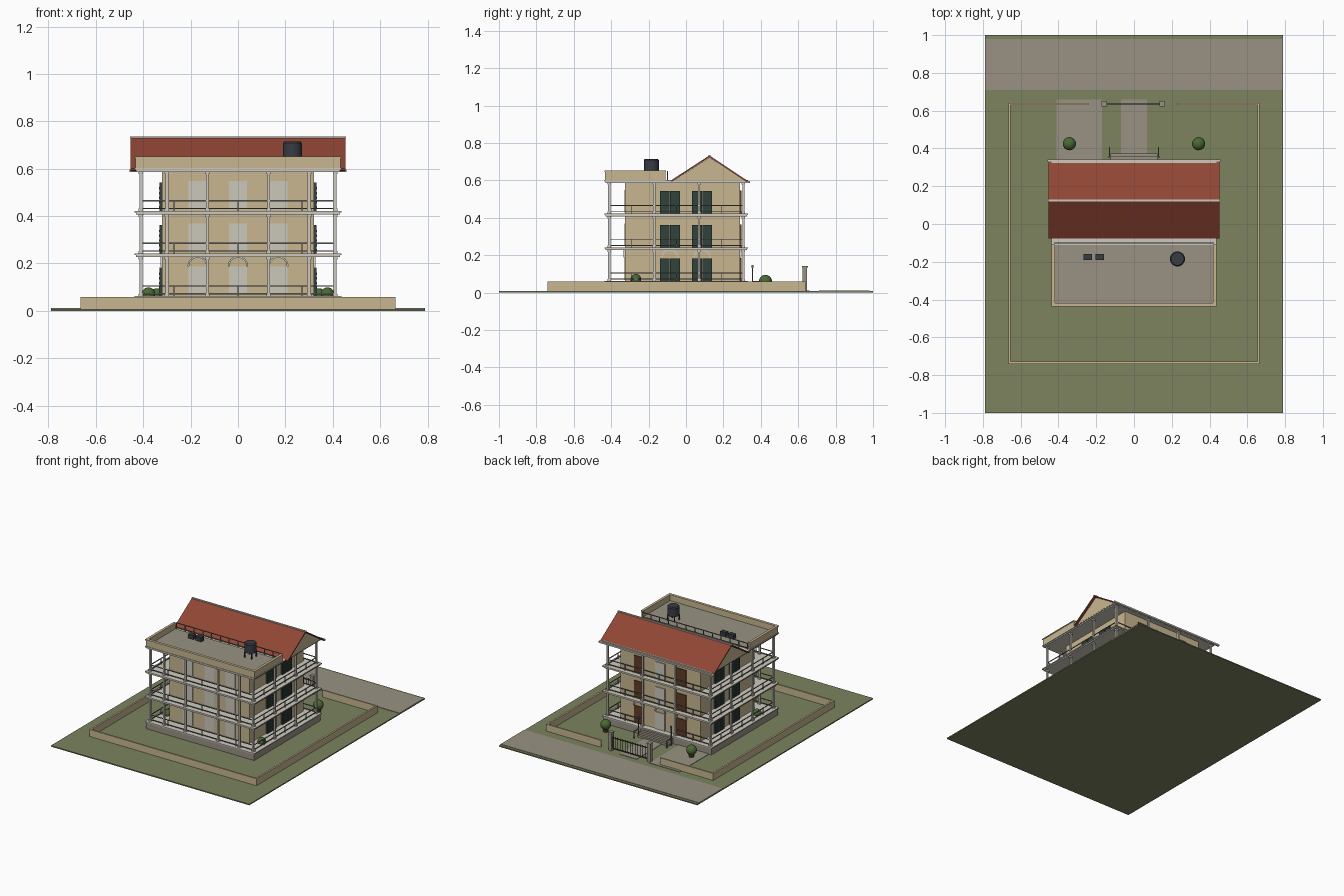
import bpy, bmesh, math
from mathutils import Matrix, Vector

if "Cube" in bpy.data.objects:
    bpy.data.objects.remove(bpy.data.objects["Cube"])

def mat(name, r, g, b):
    m = bpy.data.materials.new(name)
    m.diffuse_color = (r, g, b, 1)
    m.use_nodes = True
    m.node_tree.nodes["Principled BSDF"].inputs["Base Color"].default_value = m.diffuse_color
    return m

GRASS = mat("grass", .20, .23, .11)
PAVE = mat("paving", .32, .29, .23)
TAN = mat("tan_plaster", .58, .47, .28)
TRIM = mat("pale_trim", .62, .59, .52)
RED = mat("red_tiles", .28, .06, .035)
GREEN = mat("dark_green", .03, .055, .045)
BROWN = mat("brown_wood", .12, .045, .02)
GLASS = mat("pale_glass", .60, .58, .50)
LEAF = mat("leaf", .07, .14, .035)
DARK = mat("dark_metal", .04, .045, .055)
IRON = mat("railing_metal", .18, .18, .17)

def finish(name, bm, m):
    me = bpy.data.meshes.new(name)
    bmesh.ops.recalc_face_normals(bm, faces=bm.faces)
    bm.to_mesh(me)
    bm.free()
    me.materials.append(m)
    ob = bpy.data.objects.new(name, me)
    bpy.context.collection.objects.link(ob)
    return ob

def boxes(name, m, *items):
    """Each item is x0, x1, y0, y1, z0, z1."""
    bm = bmesh.new()
    for x0, x1, y0, y1, z0, z1 in items:
        M = Matrix.Translation(((x0+x1)/2, (y0+y1)/2, (z0+z1)/2)) @ Matrix.Diagonal((x1-x0, y1-y0, z1-z0, 1))
        bmesh.ops.create_cube(bm, size=1, matrix=M)
    return finish(name, bm, m)

def prism(name, m, profile, x0, x1):
    """Extrude a y/z profile along x."""
    bm = bmesh.new()
    f = bm.faces.new([bm.verts.new((x0, y, z)) for y, z in profile])
    r = bmesh.ops.extrude_face_region(bm, geom=[f])
    bmesh.ops.translate(bm, vec=(x1-x0, 0, 0), verts=[v for v in r["geom"] if isinstance(v, bmesh.types.BMVert)])
    return finish(name, bm, m)

def cyl(name, m, x, y, z0, z1, r0, r1=None, seg=24):
    bm = bmesh.new()
    bmesh.ops.create_cone(bm, cap_ends=True, segments=seg, radius1=r0, radius2=r0 if r1 is None else r1,
                          depth=z1-z0, matrix=Matrix.Translation((x, y, (z0+z1)/2)))
    for f in bm.faces:
        f.smooth = len(f.verts) == 4
    return finish(name, bm, m)

def bush(name, x, y, z, r):
    bm = bmesh.new()
    bmesh.ops.create_icosphere(bm, subdivisions=3, radius=r, matrix=Matrix.Translation((x, y, z)))
    for f in bm.faces:
        f.smooth = True
    return finish(name, bm, LEAF)

# site
boxes("ground", GRASS, (-.79, .79, -1, 1, 0, .008))
boxes("road", PAVE, (-.79, .79, .71, .98, .004, .011))
boxes("driveway", PAVE, (-.41, -.17, .32, .66, .004, .011))
boxes("entrance_path", PAVE, (-.07, .07, .32, .66, .004, .011))

# boundary wall with gate
boxes("boundary_wall", TAN, (-.665, -.653, -.74, .64, .005, .058), (.653, .665, -.74, .64, .005, .058),
      (-.653, .653, -.74, -.728, .005, .058), (-.653, -.24, .63, .64, .005, .058), (.23, .653, .63, .64, .005, .058))
boxes("gate_posts", PAVE, *[(x-.012, x+.012, .624, .648, .005, .135) for x in (-.157, .15)],
      *[(x-.015, x+.015, .621, .651, .135, .142) for x in (-.157, .15)])
boxes("gate", DARK, (-.145, .138, .633, .639, .022, .028), (-.145, .138, .633, .639, .098, .104),
      *[(-.143+i*.0199, -.139+i*.0199, .634, .638, .022, .11) for i in range(15)])

# floors
SX, Y0, Y1 = .43, -.43, .325
FLOORS = (.06, .24, .42)
boxes("plinth", PAVE, (-SX, SX, Y0, Y1, .005, .06))
boxes("floor_slabs", TRIM, *[(-SX, SX, Y0, Y1, z-.013, z) for z in (.24, .42, .60)],
      *[(-SX-.006, SX+.006, Y0-.006, Y1+.006, z-.005, z+.002) for z in (.06, .24, .42, .60)])
boxes("core_walls", TAN, (-.32, .32, -.325, .29, .05, .59))

# columns
CX, CY0, CY1 = .41, -.41, .307
spots = [(x, CY0) for x in (-CX, -.30, -.13, .13, .30, CX)]
spots += [(x, CY1) for x in (-CX, -.13, .13, CX)]
spots += [(s*CX, y) for s in (-1, 1) for y in (-.17, .07)]
cols = []
for x, y in spots:
    for z in FLOORS:
        for h, a, b in ((.006, z, z+.168), (.0095, z, z+.012), (.0095, z+.157, z+.168)):
            cols.append((x-h, x+h, y-h, y+h, a, b))
boxes("balcony_columns", TRIM, *cols)

# railings
rails = []
def rail_run(a, b, z):
    t = .0025
    x0, x1 = sorted((a[0], b[0]))
    y0, y1 = sorted((a[1], b[1]))
    for h in (.012, .045):
        rails.append((x0-t, x1+t, y0-t, y1+t, z+h-t, z+h+t))
    n = 2
    for i in range(n+1):
        x, y = x0+(x1-x0)*i/n, y0+(y1-y0)*i/n
        rails.append((x-t, x+t, y-t, y+t, z, z+.045))
for z in FLOORS:
    xs = (-CX, -.13, .13, CX)
    ys = (CY0, -.17, .07, CY1)
    for i in range(3):
        rail_run((xs[i], CY0), (xs[i+1], CY0), z)
        if not (i == 1 and z == .06):
            rail_run((xs[i], CY1), (xs[i+1], CY1), z)
        for s in (-1, 1):
            rail_run((s*CX, ys[i]), (s*CX, ys[i+1]), z)
for i in range(6):
    rail_run((-.42+i*.14, -.10), (-.28+i*.14, -.10), .602)
boxes("railings", IRON, *rails)

# windows, shutters and doors
front, back, doors, shut, slats = [], [], [], [], []
for z in FLOORS:
    for x in (-.17, 0, .17):
        front.append((x-.038, x+.038, -.329, -.32, z+.008, z+.128))
        (back if x == 0 else doors).append((x-.038, x+.038, .285, .296, z+.002, z+.125))
    for s in (-1, 1):
        for y in (-.086, .086):
            for d in (-.027, .027):
                xa, xb = sorted((s*.315, s*.331))
                shut.append((xa, xb, y+d-.026, y+d+.026, z+.002, z+.122))
                xa, xb = sorted((s*.33, s*.334))
                slats += [(xa, xb, y+d-.02, y+d+.02, z+.012+k*.02, z+.022+k*.02) for k in range(5)]
boxes("front_windows", GLASS, *front)
boxes("back_windows", GLASS, *back)
boxes("back_doors", BROWN, *doors)
boxes("side_shutters", GREEN, *(shut+slats))

# arched mouldings over the ground floor openings
def arch(name, centre, along, out, r):
    bm = bmesh.new()
    c, a, o = Vector(centre), Vector(along), Vector(out)
    rings = []
    for i in range(13):
        t = math.pi*i/12
        d = a*math.cos(t)+Vector((0, 0, math.sin(t)))
        rings.append([bm.verts.new(c+d*q+o*w) for q, w in ((r, -.005), (r, .008), (r+.007, .008), (r+.007, -.005))])
    for p, q in zip(rings, rings[1:]):
        for k in range(4):
            bm.faces.new((p[k], p[(k+1) % 4], q[(k+1) % 4], q[k]))
    bm.faces.new(rings[0])
    bm.faces.new(rings[-1])
    finish(name, bm, TRIM)
for x in (-.17, 0, .17):
    arch("front_arch", (x, -.325, .188), (1, 0, 0), (0, -1, 0), .036)
    arch("back_arch", (x, .29, .188), (1, 0, 0), (0, 1, 0), .036)
for s in (-1, 1):
    for y in (-.086, .086):
        arch("side_arch", (s*.32, y, .188), (0, 1, 0), (s, 0, 0), .038)

# gabled roof
prism("gable_walls", TAN, [(-.065, .60), (.32, .60), (.125, .722)], -.437, .437)
prism("roof_front_slope", RED, [(-.078, .592), (.125, .724), (.125, .733), (-.078, .601)], -.453, .453)
prism("roof_back_slope", RED, [(.33, .588), (.33, .597), (.125, .733), (.125, .724)], -.453, .453)
boxes("ridge_cap", TRIM, (-.455, .455, .119, .131, .729, .735))
boxes("gutter", TRIM, (-.457, .457, .328, .342, .586, .597))

# roof terrace
boxes("terrace_floor", PAVE, (-.425, .425, -.425, -.11, .60, .608))
boxes("parapet", TAN, (-.432, .432, -.432, -.42, .60, .648), *[(x-.006, x+.006, -.42, -.11, .60, .648) for x in (-.426, .426)])
boxes("parapet_coping", TAN, (-.436, .436, -.436, -.417, .645, .652), *[(x-.009, x+.009, -.417, -.108, .645, .652) for x in (-.427, .427)])
cyl("water_tank", DARK, .23, -.185, .648, .708, .04)
cyl("water_tank_lid", DARK, .23, -.185, .708, .715, .04, .034)
boxes("tank_legs", DARK, *[(.23+i*.027-.003, .23+i*.027+.003, -.185+j*.027-.003, -.185+j*.027+.003, .605, .65)
                           for i in (-1, 1) for j in (-1, 1)])
boxes("cooling_units", DARK, *[(x-.022, x+.022, -.19, -.16, .612, .642) for x in (-.245, -.182)])

# entrance steps with side posts
boxes("entrance_steps", PAVE, *[(-.125, .125, .32, .34+.017*i, .005, .05-.014*i) for i in range(3)])
boxes("step_handrails", IRON, *[(x-.003, x+.003, y-.003, y+.003, .005, t) for x in (-.13, .13) for y, t in ((.355, .145), (.405, .06))],
      *[(x-.003, x+.003, .355, .405, .056, .062) for x in (-.13, .13)],
      *[(x-.005, x+.005, .35, .36, .13, .148) for x in (-.13, .13)])

# planting
for s in (-1, 1):
    x = s*.342
    cyl("yard_pot", BROWN, x, .425, .005, .03, .014, .02)
    bush("yard_bush", x, .425, .06, .035)
    cyl("balcony_pot", BROWN, s*.378, -.268, .06, .07, .018, .022)
    bush("balcony_bush", s*.378, -.268, .07, .029)
